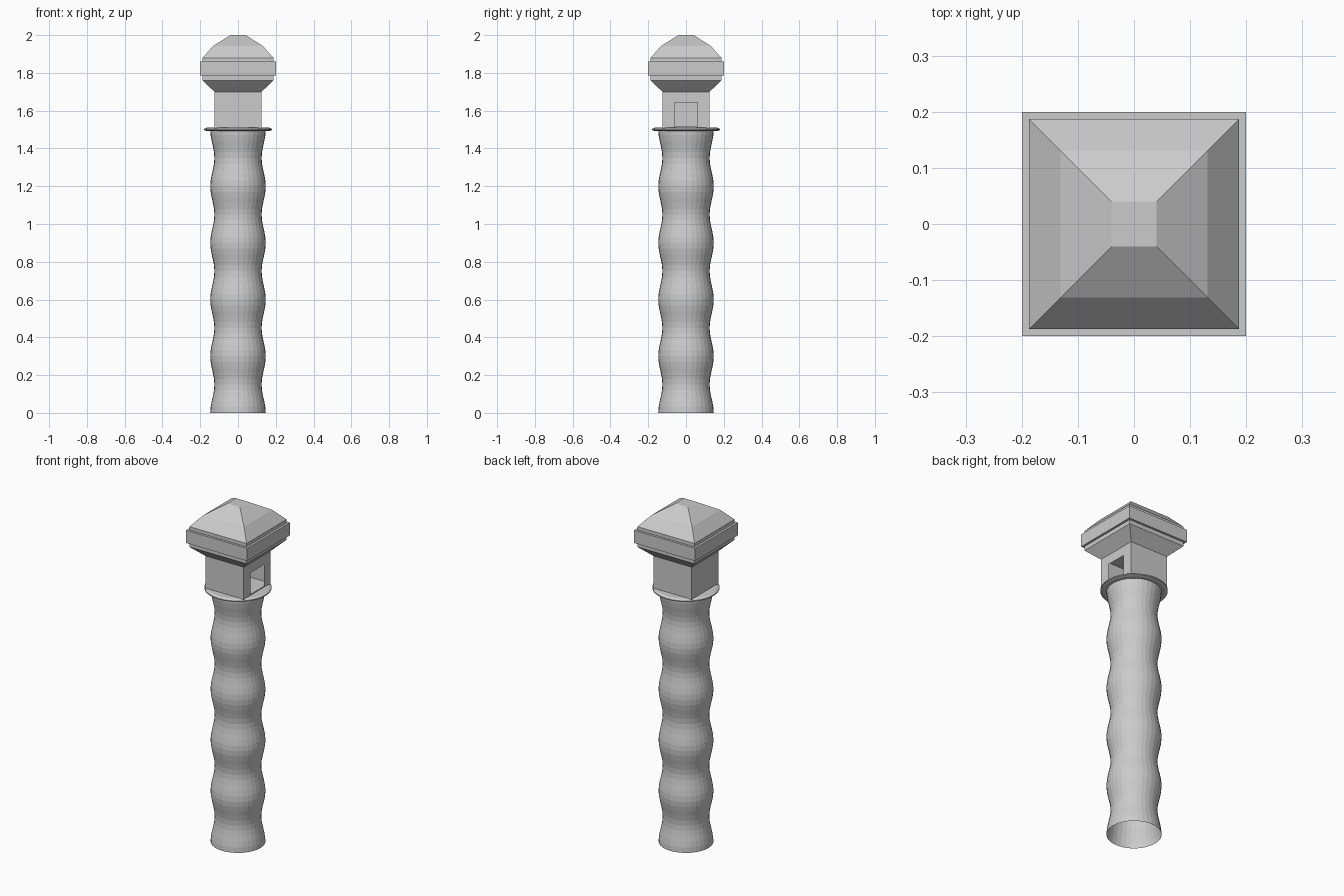
import bpy, bmesh, math

if "Cube" in bpy.data.objects:
    bpy.data.objects.remove(bpy.data.objects["Cube"])


def lathe(name, profile, sides, square=False, cap_bottom=False, cap_top=False):
    """Stack rings of (radius, z); square=True reads radius as half width."""
    bm = bmesh.new()
    turn = math.pi / 4 if square else 0.0
    grow = math.sqrt(2) if square else 1.0
    rings = []
    for r, z in profile:
        ring = []
        for i in range(sides):
            a = 2 * math.pi * i / sides + turn
            ring.append(bm.verts.new((r * grow * math.cos(a), r * grow * math.sin(a), z)))
        rings.append(ring)
    for low, high in zip(rings, rings[1:]):
        for i in range(sides):
            j = (i + 1) % sides
            bm.faces.new((low[i], low[j], high[j], high[i]))
    if cap_bottom:
        bm.faces.new(rings[0][::-1])
    if cap_top:
        bm.faces.new(rings[-1])
    mesh = bpy.data.meshes.new(name)
    bm.to_mesh(mesh)
    bm.free()
    ob = bpy.data.objects.new(name, mesh)
    bpy.context.collection.objects.link(ob)
    return ob


# Wavy hollow shaft: five stacked segments, open at the bottom
STEPS = 10
for s in range(5):
    wave = []
    for k in range(STEPS + 1):
        t = k / STEPS
        wave.append((0.136 + 0.011 * math.cos(2 * math.pi * t), 0.3 * (s + t)))
    lathe(f"shaft_segment_{s + 1}", wave, 32)

# Thin round balcony plate
lathe("balcony_plate", [(0.165, 1.492), (0.18, 1.497), (0.18, 1.503), (0.165, 1.51)],
      32, cap_bottom=True, cap_top=True)

# Square lantern room walls: three plain sides, one with a doorway
H, Z0, Z1 = 0.125, 1.505, 1.70
D, ZD = 0.062, 1.643
bm = bmesh.new()


def quad(*pts):
    bm.faces.new([bm.verts.new(p) for p in pts])


corners = [(H, H), (-H, H), (-H, -H), (H, -H)]
for (ax, ay), (bx, by) in zip(corners, corners[1:]):
    quad((ax, ay, Z0), (bx, by, Z0), (bx, by, Z1), (ax, ay, Z1))
for y0, y1, z0, z1 in ((-H, -D, Z0, Z1), (D, H, Z0, Z1), (-D, D, ZD, Z1), (-D, D, Z0, 1.515)):
    quad((H, y0, z0), (H, y1, z0), (H, y1, z1), (H, y0, z1))
bmesh.ops.remove_doubles(bm, verts=bm.verts, dist=1e-5)
mesh = bpy.data.meshes.new("lantern_room")
bm.to_mesh(mesh)
bm.free()
bpy.context.collection.objects.link(bpy.data.objects.new("lantern_room", mesh))

# Square cornice, band and sloped roof
lathe("roof", [(0.125, 1.70), (0.187, 1.76), (0.187, 1.785), (0.20, 1.785),
               (0.20, 1.86), (0.187, 1.86), (0.187, 1.88), (0.131, 1.943),
               (0.04, 2.0)], 4, square=True, cap_bottom=True, cap_top=True)
